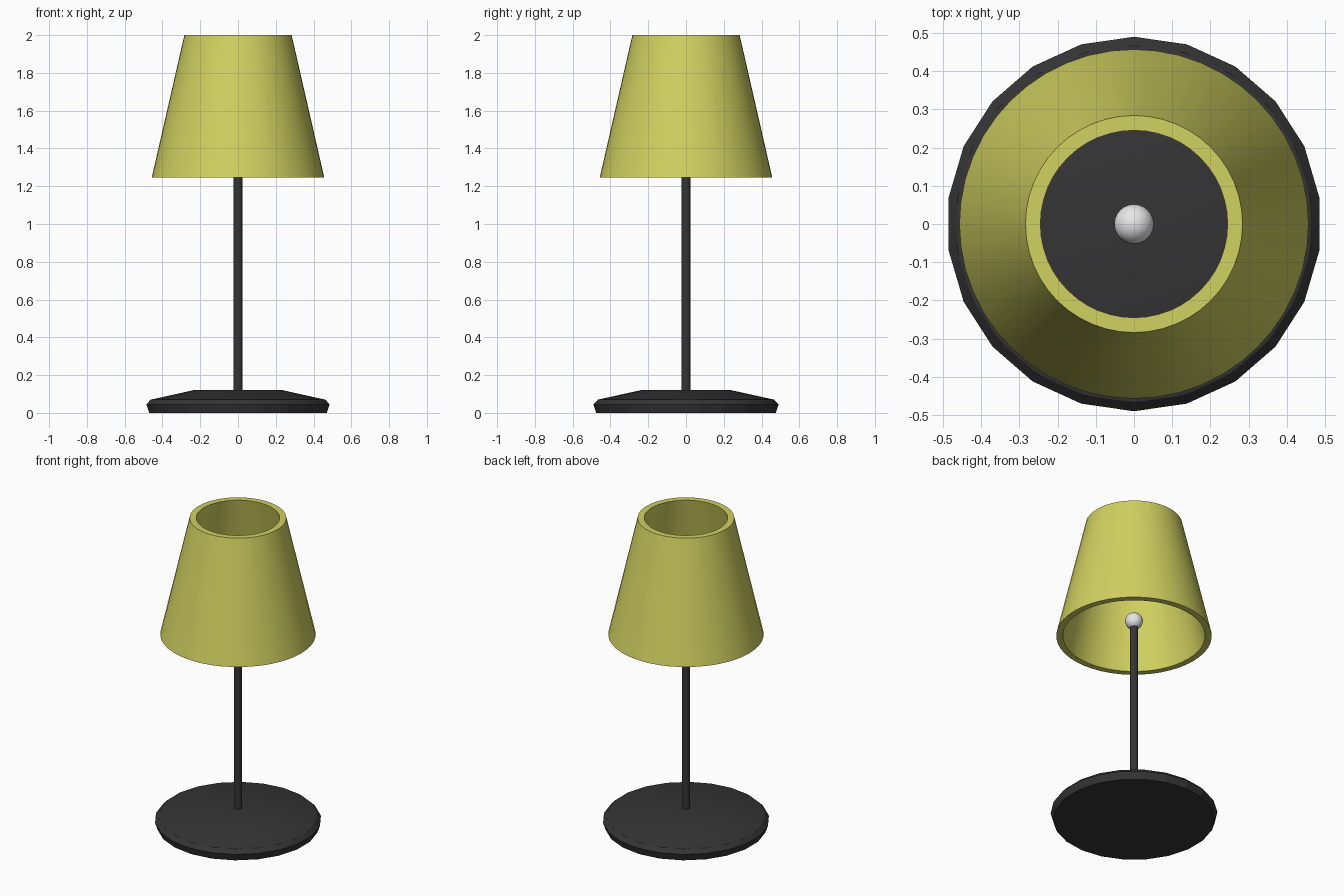
import bpy
import bmesh
from math import cos, sin, tau, pi, radians

cube = bpy.data.objects.get("Cube")
if cube:
    bpy.data.objects.remove(cube, do_unlink=True)


def material(name, color):
    mat = bpy.data.materials.new(name)
    mat.use_nodes = True
    mat.diffuse_color = color
    mat.node_tree.nodes["Principled BSDF"].inputs["Base Color"].default_value = color
    return mat


def finish(obj, name, mat, angle):
    obj.name = obj.data.name = name
    obj.data.materials.append(mat)
    bpy.ops.object.select_all(action='DESELECT')
    obj.select_set(True)
    bpy.context.view_layer.objects.active = obj
    bpy.ops.object.shade_smooth_by_angle(angle=radians(angle))


def lathe(name, profile, sides, mat, angle=30, closed=False):
    """Spin (radius, z) points round z; open profiles get end caps."""
    bm = bmesh.new()
    rings = []
    for r, z in profile:
        turns = [tau * i / sides + pi / 2 for i in range(sides)]
        rings.append([bm.verts.new((r * cos(a), r * sin(a), z)) for a in turns])
    pairs = list(zip(rings, rings[1:]))
    if closed:
        pairs.append((rings[-1], rings[0]))
    else:
        bm.faces.new(rings[0])
        bm.faces.new(rings[-1])
    for low, high in pairs:
        for i in range(sides):
            j = (i + 1) % sides
            bm.faces.new((low[i], low[j], high[j], high[i]))
    bmesh.ops.recalc_face_normals(bm, faces=bm.faces)
    mesh = bpy.data.meshes.new(name)
    bm.to_mesh(mesh)
    bm.free()
    obj = bpy.data.objects.new(name, mesh)
    bpy.context.collection.objects.link(obj)
    finish(obj, name, mat, angle)
    return obj


black = material("charcoal", (0.035, 0.035, 0.035, 1))
yellow = material("muted yellow", (0.64, 0.64, 0.12, 1))
white = material("bulb white", (0.8, 0.8, 0.8, 1))

# Weighted foot: faceted disc with a shallow sloping top
lathe("base", [(0.475, 0), (0.49, 0.045), (0.467, 0.07), (0.24, 0.12)], 22, black, angle=15)

# Slim pole
lathe("pole", [(0.025, 0.1), (0.025, 1.3)], 24, black)

# Thick conical shade, open at both ends
lathe("shade", [(0.457, 1.245), (0.284, 2), (0.245, 2), (0.418, 1.245)], 48, yellow, closed=True)

# Bulb resting on the pole
bpy.ops.mesh.primitive_uv_sphere_add(segments=24, ring_count=16, radius=0.052, location=(0, 0, 1.345))
finish(bpy.context.object, "bulb", white, 40)
